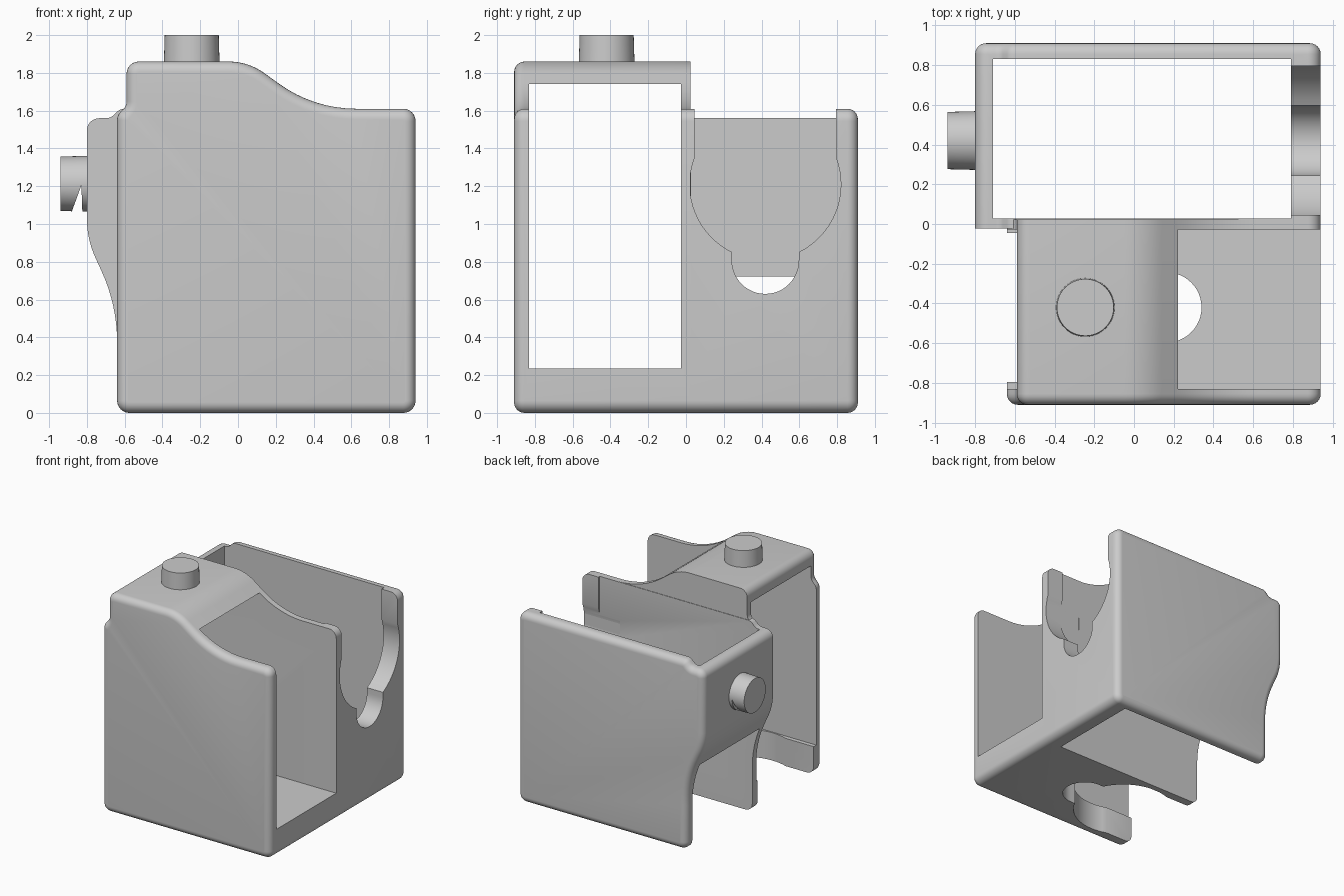
import bpy, bmesh, math
from mathutils import Vector

cube = bpy.data.objects.get("Cube")
if cube:
    bpy.data.objects.remove(cube, do_unlink=True)

grey = bpy.data.materials.new("plain_grey")
grey.use_nodes = True
colour = (0.6, 0.6, 0.6, 1)
grey.diffuse_color = colour
grey.node_tree.nodes["Principled BSDF"].inputs["Base Color"].default_value = colour


# Axis mappings: outline (a, b) plus depth d
def along_x(a, b, d): return Vector((d, a, b))
def along_y(a, b, d): return Vector((a, d, b))
def along_z(a, b, d): return Vector((a, b, d))


def rounded(corners, steps=8):
    """Anticlockwise outline whose corners (x, z, radius) become arcs."""
    out = []
    for i, (x, z, r) in enumerate(corners):
        p = Vector((x, z))
        before = (Vector(corners[i - 1][:2]) - p).normalized()
        after = (Vector(corners[(i + 1) % len(corners)][:2]) - p).normalized()
        half = math.acos(before.dot(after)) / 2
        centre = p + (before + after).normalized() * (r / math.sin(half))
        start = p + before * (r / math.tan(half)) - centre
        end = p + after * (r / math.tan(half)) - centre
        first = math.atan2(start.y, start.x)
        sweep = math.atan2(start.x * end.y - start.y * end.x, start.dot(end))
        for k in range(steps + 1):
            t = first + sweep * k / steps
            out.append((centre.x + r * math.cos(t), centre.y + r * math.sin(t)))
    return out


def inset(outline, amount):
    """Move every outline point inwards."""
    out = []
    for i, (a, b) in enumerate(outline):
        p = Vector((a, b))
        into = (p - Vector(outline[i - 1])).normalized()
        away = (Vector(outline[(i + 1) % len(outline)]) - p).normalized()
        tangent = (into + away).normalized()
        out.append((a - tangent.y * amount, b + tangent.x * amount))
    return out


def solid(name, rings, place):
    """Closed skin over matching outlines, given as (outline, depth)."""
    bm = bmesh.new()
    loops = [[bm.verts.new(place(a, b, d)) for a, b in o] for o, d in rings]
    bm.faces.new(loops[0])
    bm.faces.new(loops[-1])
    n = len(loops[0])
    for low, high in zip(loops, loops[1:]):
        for i in range(n):
            j = (i + 1) % n
            bm.faces.new((low[i], low[j], high[j], high[i]))
    bmesh.ops.recalc_face_normals(bm, faces=bm.faces)
    mesh = bpy.data.meshes.new(name)
    bm.to_mesh(mesh)
    bm.free()
    mesh.materials.append(grey)
    obj = bpy.data.objects.new(name, mesh)
    bpy.context.collection.objects.link(obj)
    return obj


def prism(name, outline, place, lo, hi):
    return solid(name, [(outline, lo), (outline, hi)], place)


def housing(name, outline, outer, inner, r=0.055, steps=6):
    """Plate-sided block with a rounded rim on its outer face."""
    side = 1 if inner > outer else -1
    rings = []
    for k in range(steps + 1):
        t = math.pi / 2 * k / steps
        rings.append((inset(outline, r * (1 - math.sin(t))),
                      outer + side * r * (1 - math.cos(t))))
    return solid(name, rings + [(outline, inner)], along_y)


def rect(a0, a1, b0, b1):
    return [(a0, b0), (a1, b0), (a1, b1), (a0, b1)]


def circle(a, b, r, n=48):
    return [(a + r * math.cos(math.tau * k / n), b + r * math.sin(math.tau * k / n))
            for k in range(n)]


def keyhole():
    """Open slot, round middle and small round end, (across, along)."""
    wide, narrow, big, drop = 0.375, 0.177, 0.40, 0.403
    start, stop = math.acos(wide / big), -math.acos(narrow / big)
    side = [(wide, 0.9)]
    for k in range(17):
        t = start + (stop - start) * k / 16
        side.append((big * math.cos(t), big * math.sin(t)))
    for k in range(12):
        t = -math.pi / 2 * k / 12
        side.append((narrow * math.cos(t), narrow * math.sin(t) - drop))
    return side + [(0, -drop - narrow)] + [(-a, b) for a, b in reversed(side)]


def finish(obj, cutters=()):
    bpy.ops.object.select_all(action='DESELECT')
    obj.select_set(True)
    bpy.context.view_layer.objects.active = obj
    for c in cutters:
        c.hide_render = True
        mod = obj.modifiers.new("cut", 'BOOLEAN')
        mod.operation, mod.solver, mod.object = 'DIFFERENCE', 'EXACT', c
        bpy.ops.object.modifier_apply(modifier=mod.name)
        bpy.data.objects.remove(c, do_unlink=True)
    bpy.ops.object.shade_smooth_by_angle(angle=math.radians(30))


mid, slot = 0.42, keyhole()

# Front housing: channel runs side to side, keyhole in the floor
front = housing("front_housing", rounded([
    (-0.64, 0, 0.065), (0.94, 0, 0.065), (0.94, 1.61, 0.065), (0.40, 1.61, 0.7),
    (0.055, 1.86, 0.32), (-0.59, 1.86, 0.065), (-0.59, 1.625, 0.06),
    (-0.64, 1.575, 0.06)]), -0.91, 0.023)
finish(front, [
    prism("front_channel", rect(-0.83, -0.027, 0.235, 1.74), along_x, -1.2, 1.2),
    prism("floor_keyhole", [(-0.24 - v, u - mid) for u, v in slot], along_z, -0.1, 0.4)])

# Back housing: channel runs up and down, keyhole in the side wall
back = housing("back_housing", rounded([
    (-0.64, 0, 0.065), (0.94, 0, 0.065), (0.94, 1.61, 0.065), (-0.625, 1.61, 0.06),
    (-0.675, 1.56, 0.06), (-0.80, 1.56, 0.065), (-0.80, 0.92, 0.5),
    (-0.64, 0.57, 0.9)]), 0.91, -0.023)
finish(back, [
    prism("back_channel", rect(-0.71, 0.79, 0.027, 0.83), along_z, -0.3, 2.2),
    prism("side_keyhole", [(u + mid, 1.21 + v) for u, v in slot], along_x, 0.6, 1.1)])

# Pegs, slightly tapered; the side one has a hook notch underneath
finish(solid("top_peg", [(circle(-0.245, -mid, 0.149), 1.80),
                         (circle(-0.245, -mid, 0.143), 2.0)], along_z))
side_peg = solid("side_peg", [(circle(mid, 1.213, 0.149), -0.75),
                              (circle(mid, 1.213, 0.144), -0.94)], along_x)
finish(side_peg, [prism("peg_notch", [(-0.893, 1.03), (-0.829, 1.205), (-0.823, 1.03)],
                        along_y, 0.1, 0.75)])
